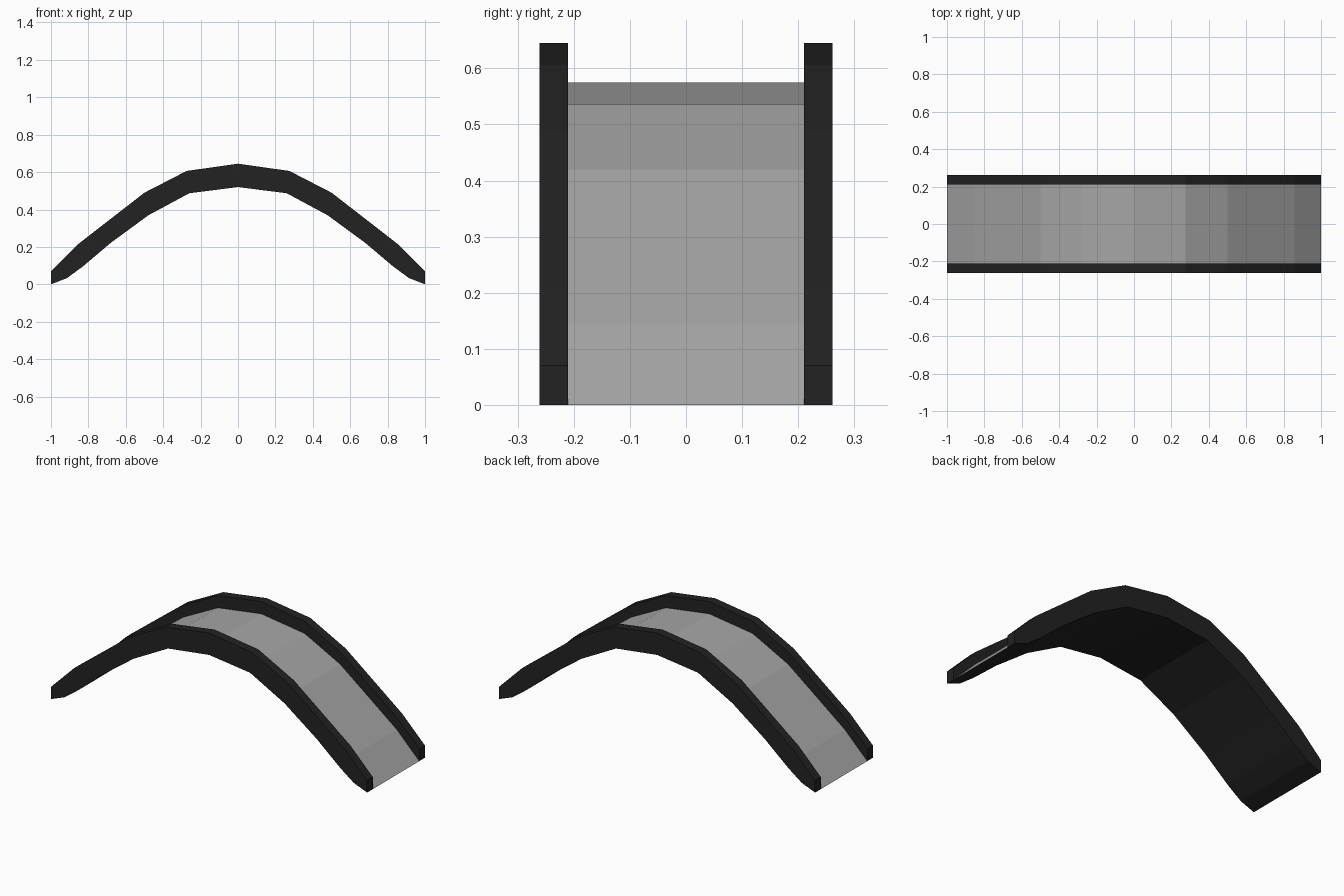
import bpy
import bmesh

cube = bpy.data.objects.get("Cube")
if cube:
    bpy.data.objects.remove(cube, do_unlink=True)


def make_material(name, color):
    mat = bpy.data.materials.new(name)
    mat.use_nodes = True
    mat.diffuse_color = color
    mat.node_tree.nodes["Principled BSDF"].inputs["Base Color"].default_value = color
    return mat


dark = make_material("dark charcoal", (0.016, 0.016, 0.016, 1))
grey = make_material("deck grey", (0.38, 0.38, 0.38, 1))

# Half profiles of the arch, from the crown to the foot
rail_top = [(0, 0.645), (0.275, 0.606), (0.5, 0.49), (0.7, 0.335), (0.857, 0.213), (1, 0.07)]
underside = [(0, 0.52), (0.26, 0.487), (0.478, 0.37), (0.68, 0.222), (0.83, 0.095),
             (0.915, 0.033), (1, 0)]
deck_top = [(x, z - 0.07) for x, z in rail_top]
INNER, OUTER = 0.21, 0.261


def mirrored(half):
    """Full arch line from -x to +x."""
    return [(-x, z) for x, z in reversed(half[1:])] + half


def finish(bm, name, mats):
    mesh = bpy.data.meshes.new(name)
    bm.to_mesh(mesh)
    bm.free()
    for mat in mats:
        mesh.materials.append(mat)
    obj = bpy.data.objects.new(name, mesh)
    bpy.context.collection.objects.link(obj)


def add_rail(name, y0, y1):
    """Solid arch-shaped side wall."""
    bm = bmesh.new()
    outline = mirrored(rail_top) + mirrored(underside)[::-1]
    face = bm.faces.new([bm.verts.new((x, y0, z)) for x, z in outline])
    ext = bmesh.ops.extrude_face_region(bm, geom=[face])
    moved = [v for v in ext["geom"] if isinstance(v, bmesh.types.BMVert)]
    bmesh.ops.translate(bm, verts=moved, vec=(0, y1 - y0, 0))
    bmesh.ops.recalc_face_normals(bm, faces=bm.faces)
    finish(bm, name, [dark])


def add_strip(name, half, mat, up):
    """Segmented surface spanning between the two rails."""
    bm = bmesh.new()
    rows = [[bm.verts.new((x, y, z)) for y in (-INNER, INNER)] for x, z in mirrored(half)]
    for a, b in zip(rows, rows[1:]):
        quad = (a[0], b[0], b[1], a[1])
        bm.faces.new(quad if up else quad[::-1])
    finish(bm, name, [mat])


add_rail("front_rail", -OUTER, -INNER)
add_rail("back_rail", INNER, OUTER)
add_strip("deck", deck_top, grey, True)
add_strip("arch_underside", underside, dark, False)
